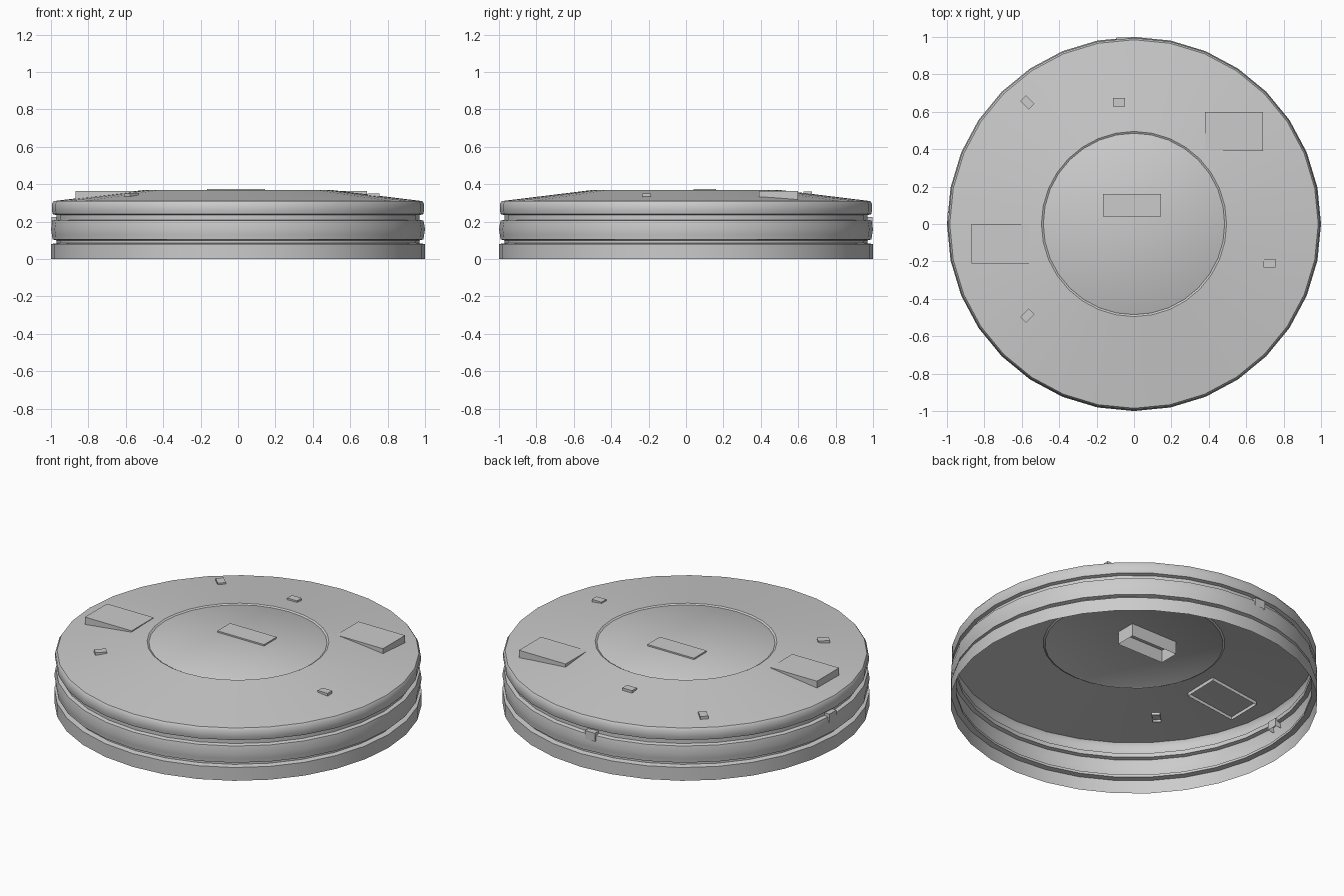
import bpy, bmesh, math
from mathutils import Vector, Matrix

if "Cube" in bpy.data.objects:
    bpy.data.objects.remove(bpy.data.objects["Cube"])

SIDES = 32


def finish(name, bm, smooth=False):
    bmesh.ops.recalc_face_normals(bm, faces=bm.faces)
    mesh = bpy.data.meshes.new(name)
    bm.to_mesh(mesh)
    bm.free()
    obj = bpy.data.objects.new(name, mesh)
    bpy.context.collection.objects.link(obj)
    if smooth:
        bpy.ops.object.select_all(action='DESELECT')
        obj.select_set(True)
        bpy.context.view_layer.objects.active = obj
        bpy.ops.object.shade_smooth_by_angle(angle=math.radians(35))
    return obj


def lathe(name, profile, cap=False):
    bm = bmesh.new()
    rings = [[bm.verts.new((r * math.cos(2 * math.pi * i / SIDES),
                            r * math.sin(2 * math.pi * i / SIDES), z))
              for i in range(SIDES)] for r, z in profile]
    for a, b in zip(rings, rings[1:]):
        for i in range(SIDES):
            j = (i + 1) % SIDES
            bm.faces.new((a[i], a[j], b[j], b[i]))
    if cap:
        bm.faces.new(rings[-1])
    return finish(name, bm, True)


def roof_z(x, y):
    r = math.hypot(x, y)
    return 0.37 if r < 0.49 else 0.37 - (r - 0.49) * 0.06 / 0.5


def block(name, center, size, turn=0.0, drop=None):
    """Open-bottomed block; drop sets how far its base sinks below the sloped roof."""
    bm = bmesh.new()
    bmesh.ops.create_cube(bm, size=1)
    bmesh.ops.scale(bm, vec=size, verts=bm.verts)
    bottom = [f for f in bm.faces if f.normal.z < -0.9]
    bmesh.ops.delete(bm, geom=bottom, context='FACES_ONLY')
    low = [v for v in bm.verts if v.co.z < 0]
    bm.transform(Matrix.Translation(center) @ Matrix.Rotation(turn, 4, 'Z'))
    if drop is not None:
        for v in low:
            v.co.z = roof_z(v.co.x, v.co.y) - drop
    return finish(name, bm)


# Grooved open shell with a gently sloped roof
lathe("hull", [(1.0, 0.0), (1.0, 0.08), (0.97, 0.085), (0.97, 0.10),
               (0.992, 0.105), (0.995, 0.13), (1.0, 0.16), (0.992, 0.205),
               (0.97, 0.21), (0.97, 0.235), (0.99, 0.24), (0.995, 0.26),
               (0.995, 0.295), (0.985, 0.31), (0.495, 0.37),
               (0.485, 0.364), (0.48, 0.367)], cap=True)

# Large roof blocks
block("centre_block", (-0.01, 0.10, 0.333), (0.31, 0.12, 0.085))
block("left_block", (-0.715, -0.105, 0.325), (0.31, 0.21, 0.08), drop=0.02)
block("right_block", (0.535, 0.495, 0.323), (0.31, 0.21, 0.08), drop=0.02)

# Small roof blocks
small = [(-0.57, 0.65, -45), (-0.08, 0.65, 0), (-0.57, -0.49, 45), (0.725, -0.21, 0)]
for i, (x, y, deg) in enumerate(small):
    top = roof_z(x, y) + 0.012
    block(f"small_block_{i + 1}", (x, y, top - 0.02),
          (0.065, 0.045, 0.04), math.radians(deg), drop=0.015)

# Side tabs on the rim
block("back_tab", (-0.06, 0.975, 0.20), (0.065, 0.045, 0.05))
block("left_tab", (-0.975, 0.03, 0.20), (0.045, 0.065, 0.05))
